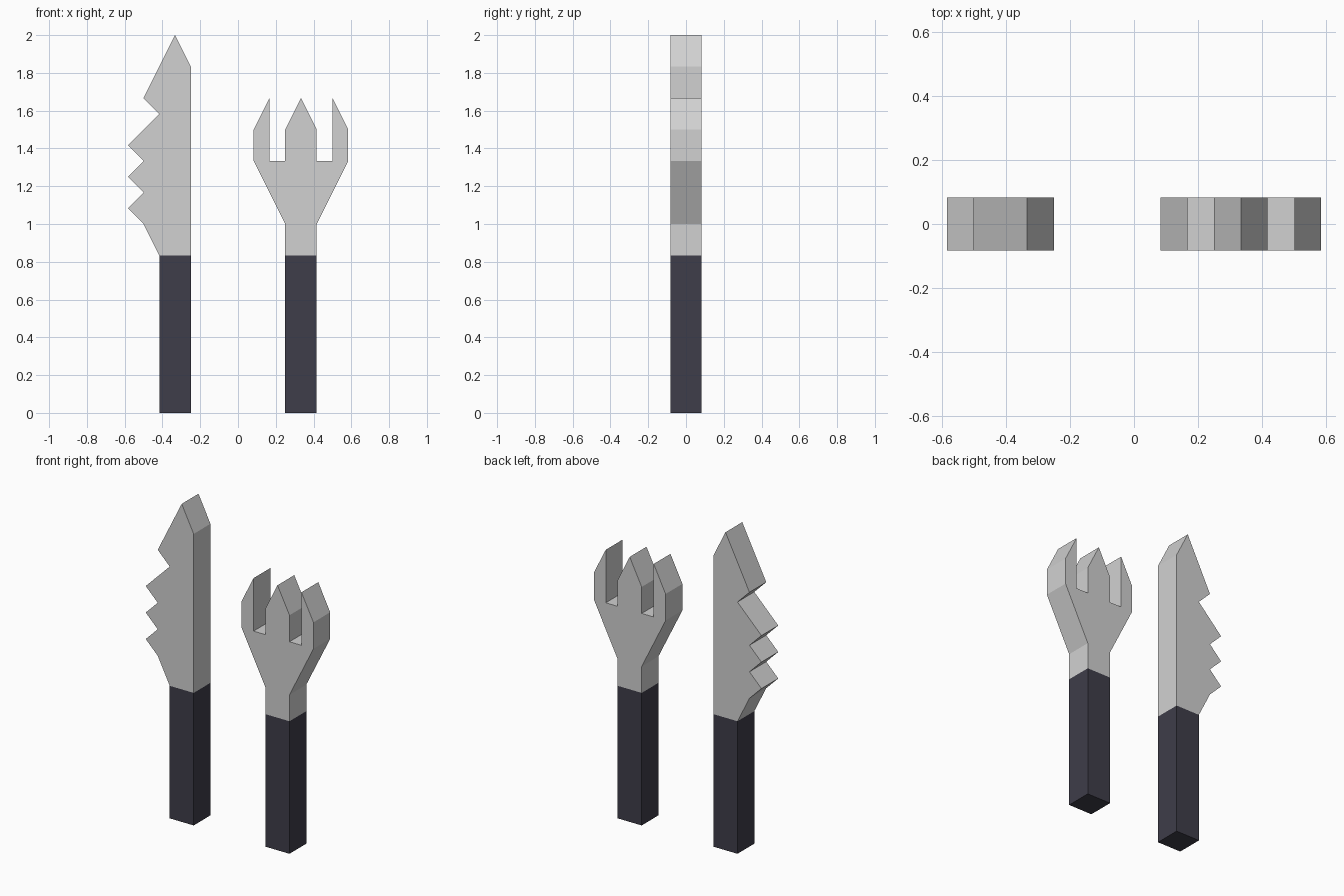
import bpy
import bmesh

UNIT = 1 / 12          # outlines below are drawn on a grid of this size
HALF_DEPTH = UNIT

cube = bpy.data.objects.get("Cube")
if cube:
    bpy.data.objects.remove(cube, do_unlink=True)


def make_material(name, rgb):
    mat = bpy.data.materials.new(name)
    mat.use_nodes = True
    colour = (*rgb, 1)
    mat.diffuse_color = colour
    bsdf = mat.node_tree.nodes["Principled BSDF"]
    bsdf.inputs["Base Color"].default_value = colour
    bsdf.inputs["Roughness"].default_value = 0.8
    return mat


def make_plate(name, outline, mat):
    """Extrude a front outline (x, z) through the full depth."""
    bm = bmesh.new()
    verts = [bm.verts.new((x * UNIT, -HALF_DEPTH, z * UNIT)) for x, z in outline]
    front = bm.faces.new(verts)
    extruded = bmesh.ops.extrude_face_region(bm, geom=[front], use_keep_orig=True)
    back = [g for g in extruded["geom"] if isinstance(g, bmesh.types.BMVert)]
    bmesh.ops.translate(bm, verts=back, vec=(0, 2 * HALF_DEPTH, 0))
    bmesh.ops.recalc_face_normals(bm, faces=bm.faces)
    mesh = bpy.data.meshes.new(name)
    bm.to_mesh(mesh)
    bm.free()
    mesh.materials.append(mat)
    obj = bpy.data.objects.new(name, mesh)
    bpy.context.collection.objects.link(obj)
    return obj


steel = make_material("light grey steel", (0.64, 0.64, 0.64))
grip = make_material("dark slate grip", (0.049, 0.047, 0.067))

# Square handles
for name, x in (("knife_handle", -4), ("fork_handle", 4)):
    make_plate(name, [(x - 1, 0), (x + 1, 0), (x + 1, 10), (x - 1, 10)], grip)

# Knife blade: straight spine, pointed tip, then the toothed edge downwards
teeth = [(-7 + i % 2, 17 - i) for i in range(6)]
blade = [(-5, 10), (-3, 10), (-3, 22), (-4, 24), (-6, 20), (-5, 19)] + teeth
make_plate("knife_blade", blade, steel)

# Fork head: flared neck and outer tines mirrored about the middle tine
right_half = [(1, 10), (1, 12), (3, 16), (3, 18), (2, 20), (2, 16), (1, 16), (1, 18)]
left_half = [(-x, z) for x, z in reversed(right_half)]
head = [(4 + x, z) for x, z in right_half + [(0, 20)] + left_half]
make_plate("fork_head", head, steel)
